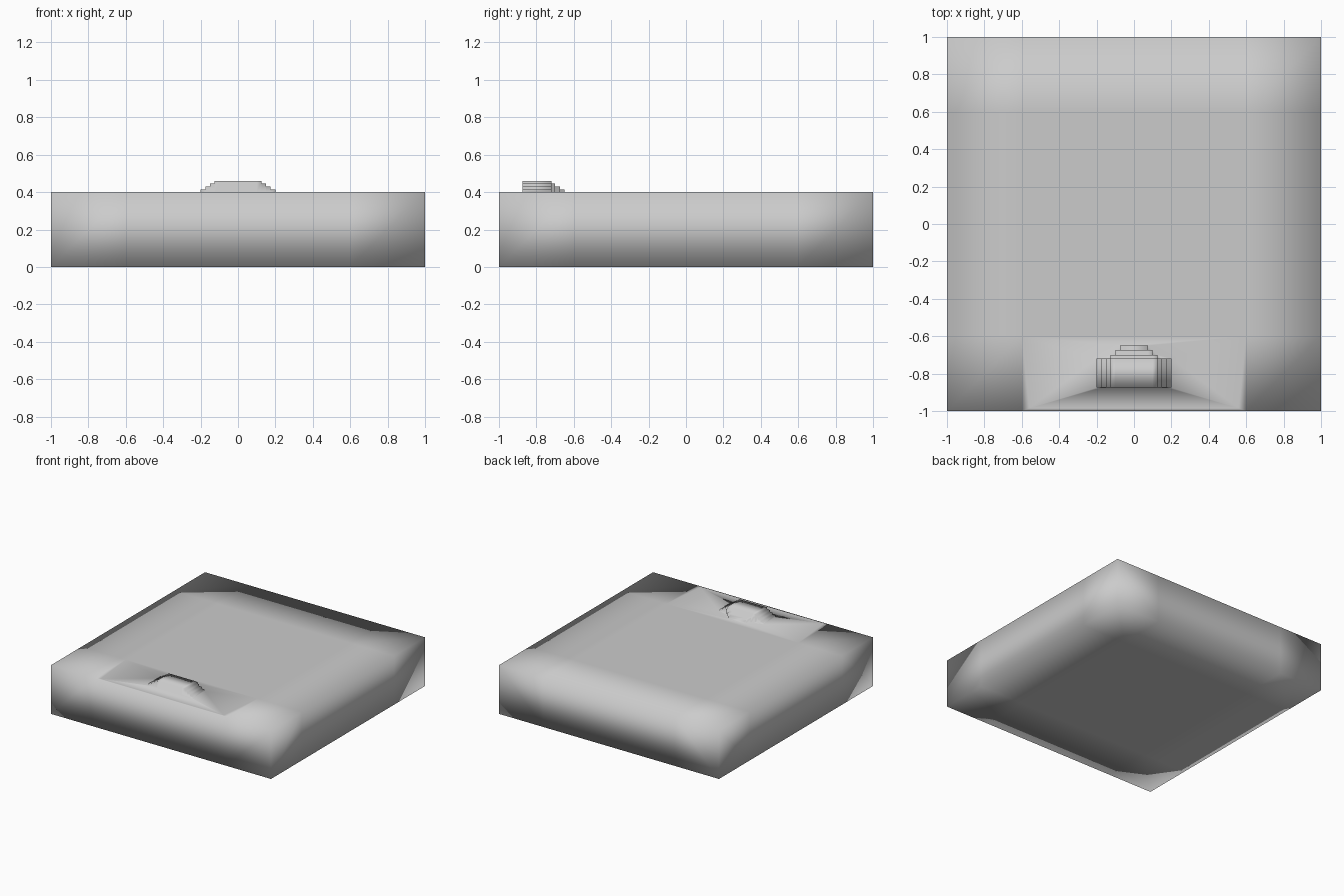
import bpy, bmesh

if "Cube" in bpy.data.objects:
    bpy.data.objects.remove(bpy.data.objects["Cube"])

BASE = 0.4
bm = bmesh.new()


def face(*points):
    return bm.faces.new([bm.verts.new(p) for p in points])


# Slab: top and bottom split by support loops, plain side walls
loops = [-1, -0.6, 0.6, 1]
spans = list(zip(loops, loops[1:]))
for i, (x0, x1) in enumerate(spans):
    for j, (y0, y1) in enumerate(spans):
        for z in (0, BASE):
            if (i, j, z) != (1, 0, BASE):      # this cell holds the steps
                face((x0, y0, z), (x1, y0, z), (x1, y1, z), (x0, y1, z))
for a, b in spans:
    for s in (-1, 1):
        face((a, s, 0), (b, s, 0), (b, s, BASE), (a, s, BASE))
        face((s, a, 0), (s, b, 0), (s, b, BASE), (s, a, BASE))
# Narrow lip along the front edge before the steps
face((-0.6, -1, BASE), (0.6, -1, BASE), (0.56, -0.985, BASE), (-0.56, -0.985, BASE))

# Steps: heights on a small grid, descending left, right and back
xs = [0.075, 0.1, 0.125, 0.15, 0.175, 0.2]
xs = [-x for x in reversed(xs)] + xs
ys = [-0.875, -0.72, -0.70, -0.675, -0.65]
RISE = 0.015


def height(i, j):
    """Tread height of grid cell (i, j); the slab level outside the steps."""
    if not (0 <= i < len(xs) - 1 and 0 <= j < len(ys) - 1):
        return BASE
    x = max(abs(xs[i]), abs(xs[i + 1]))
    if j == 0:
        level = 4 - max(0, round((x - 0.125) / 0.025))
    else:
        level = 4 - j if x <= 0.15 - 0.025 * j + 0.001 else 0
    return BASE + RISE * level


step_faces = []
for i in range(-1, len(xs)):
    for j in range(-1, len(ys)):
        h = height(i, j)
        if h > BASE:
            x0, x1, y0, y1 = xs[i], xs[i + 1], ys[j], ys[j + 1]
            step_faces.append(face((x0, y0, h), (x1, y0, h), (x1, y1, h), (x0, y1, h)))
            # risers down to each lower neighbour
            for di, dj, a, b in ((-1, 0, (x0, y1), (x0, y0)), (1, 0, (x1, y0), (x1, y1)),
                                 (0, -1, (x0, y0), (x1, y0)), (0, 1, (x1, y1), (x0, y1))):
                low = height(i + di, j + dj)
                if low < h - 1e-5:
                    step_faces.append(face((*a, low), (*b, low), (*b, h), (*a, h)))

bmesh.ops.remove_doubles(bm, verts=bm.verts[:], dist=0.0005)

# Join the steps to the slab with a fan of triangles
rim = [e for e in bm.edges if e.is_boundary and all(
    abs(v.co.z - BASE) < 1e-4 and abs(v.co.x) < 0.61 and v.co.y < -0.59 for v in e.verts)]
bmesh.ops.triangle_fill(bm, edges=rim, use_beauty=True, normal=(0, 0, 1))
bmesh.ops.recalc_face_normals(bm, faces=bm.faces[:])

for f in bm.faces:
    f.smooth = True
mesh = bpy.data.meshes.new("stepped_slab")
bm.to_mesh(mesh)
bm.free()
slab = bpy.data.objects.new("stepped_slab", mesh)
bpy.context.collection.objects.link(slab)
